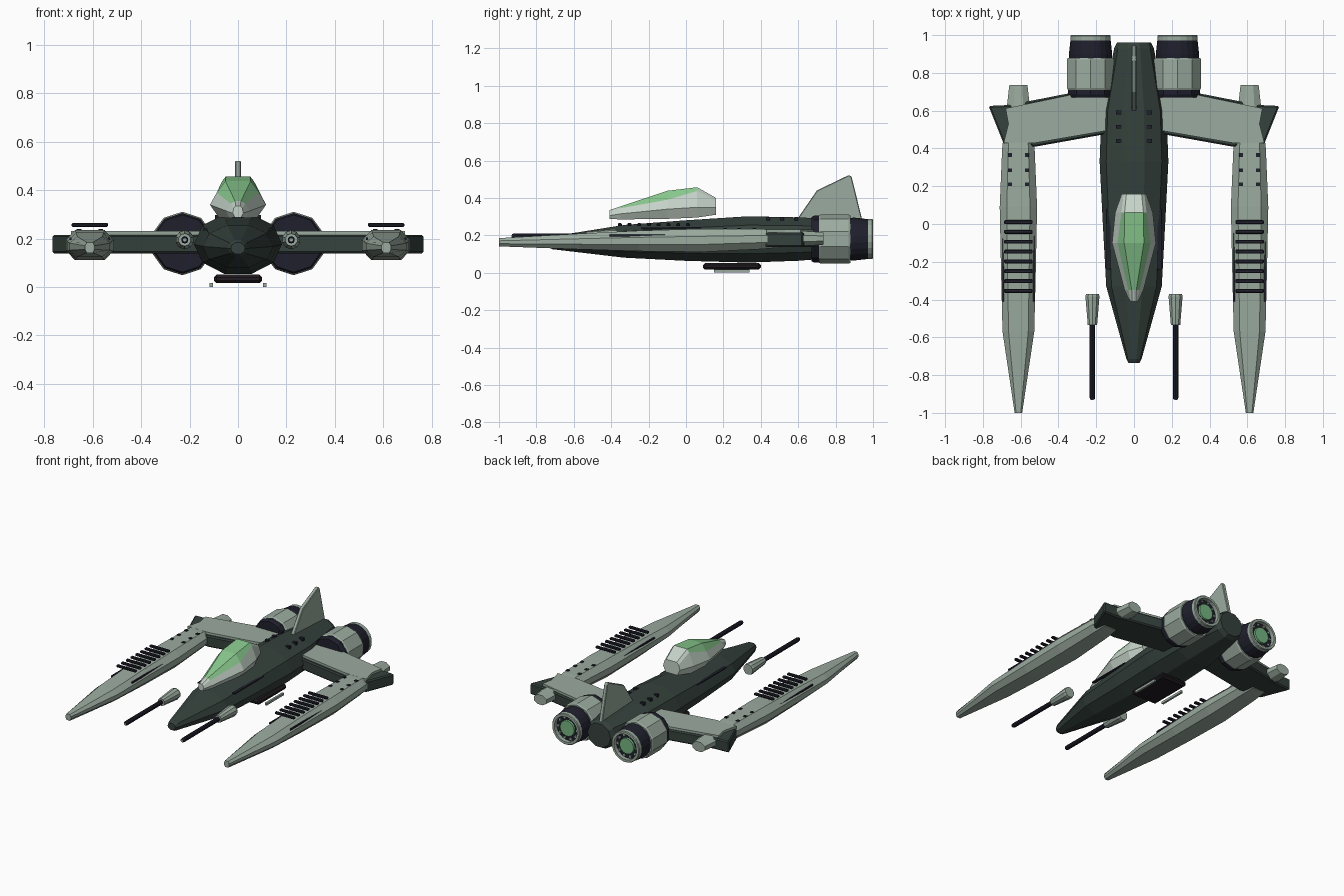
import bpy, bmesh
from math import sin, cos, pi

cube = bpy.data.objects.get("Cube")
if cube:
    bpy.data.objects.remove(cube, do_unlink=True)


def material(name, r, g, b):
    m = bpy.data.materials.new(name)
    m.use_nodes = True
    m.diffuse_color = (r, g, b, 1)
    bsdf = next(n for n in m.node_tree.nodes if n.type == 'BSDF_PRINCIPLED')
    bsdf.inputs["Base Color"].default_value = (r, g, b, 1)
    return m


DARK = material("dark green hull", .035, .053, .045)
LIGHT = material("pale grey green", .33, .41, .35)
FRAME = material("canopy white", .56, .65, .58)
GLASS = material("green glass", .25, .58, .27)
NAVY = material("dark navy", .014, .014, .026)
GLOW = material("engine green", .18, .46, .22)
BLACK = material("belly black", .014, .011, .014)


def finish(name, bm, mats, bevel=0):
    bmesh.ops.recalc_face_normals(bm, faces=bm.faces)
    me = bpy.data.meshes.new(name)
    bm.to_mesh(me)
    bm.free()
    for m in mats:
        me.materials.append(m)
    ob = bpy.data.objects.new(name, me)
    bpy.context.collection.objects.link(ob)
    if bevel:
        mod = ob.modifiers.new("edge", 'BEVEL')
        mod.width, mod.segments = bevel, 1
    return ob


def loft(name, rings, mats, rule=None, closed=False):
    """Skin a list of point rings; rule(segment, side) picks the material."""
    bm = bmesh.new()
    vs = [[bm.verts.new(p) for p in ring] for ring in rings]
    n = len(vs[0])
    pairs = list(zip(vs, vs[1:])) + ([(vs[-1], vs[0])] if closed else [])
    for k, (a, b) in enumerate(pairs):
        for i in range(n):
            j = (i + 1) % n
            f = bm.faces.new((a[i], a[j], b[j], b[i]))
            f.material_index = rule(k, i) if rule else 0
    if not closed:
        bm.faces.new(vs[0])
        bm.faces.new(vs[-1])
    return finish(name, bm, mats)


def ring(x, y, z, rx, rz, n, turn=0):
    return [(x + rx * cos(2 * pi * (i + turn) / n), y,
             z + rz * sin(2 * pi * (i + turn) / n)) for i in range(n)]


def tube(name, x, z, profile, mat, n=10, turn=.5, closed=False):
    """Turned part along y from (y, radius) pairs."""
    return loft(name, [ring(x, y, z, r, r, n, turn) for y, r in profile], [mat], closed=closed)


def box(name, centre, size, mat, bevel=0):
    bm = bmesh.new()
    bmesh.ops.create_cube(bm, size=1)
    for v in bm.verts:
        v.co = [c + a * s for c, a, s in zip(centre, v.co, size)]
    return finish(name, bm, [mat], bevel)


def slab(name, outline, mat, offset, bevel=0):
    """Extrude a flat outline by an offset vector."""
    bm = bmesh.new()
    a = [bm.verts.new(p) for p in outline]
    b = [bm.verts.new([c + d for c, d in zip(p, offset)]) for p in outline]
    bm.faces.new(a)
    bm.faces.new(b)
    for i in range(len(a)):
        j = (i + 1) % len(a)
        bm.faces.new((a[i], a[j], b[j], b[i]))
    return finish(name, bm, [mat], bevel)


# Fuselage: y, centre z, half width, half height
hull = [(-.735, .16, .03, .025), (-.715, .16, .04, .036), (-.33, .168, .147, .092),
        (0, .172, .165, .114), (.33, .178, .182, .13), (.6, .18, .172, .122),
        (.93, .185, .105, .1), (.96, .185, .09, .085)]
loft("fuselage", [ring(0, y, z, rx, rz, 10) for y, z, rx, rz in hull], [DARK])

# Canopy: y, then heights and half widths from sill to roof
cabin = [(-.41, (.288, .305, .325, .335), (.012, .022, .018, .01)),
         (-.35, (.285, .315, .345, .355), (.035, .05, .03, .012)),
         (-.1, (.288, .34, .39, .438), (.08, .116, .088, .052)),
         (.06, (.295, .35, .437, .457), (.08, .1, .066, .05)),
         (.16, (.31, .35, .385, .4), (.045, .065, .055, .04))]
sections = []
for y, zs, ws in cabin:
    half = [(w, y, z) for w, z in zip(ws, zs)]
    sections.append(half + [(-x, y, z) for x, y, z in reversed(half)])
loft("canopy", sections, [FRAME, GLASS],
     lambda seg, side: int(seg in (1, 2) and side in (2, 3, 4)))

# Tail fin
fin = [(.59, .28), (.7, .44), (.87, .522), (.885, .515), (.95, .25)]
slab("tail_fin", [(-.013, y, z) for y, z in fin], LIGHT, (.026, 0, 0), .004)

# Belly pod
box("belly_pod", (0, .245, .034), (.2, .31, .036), BLACK, .012)

for s, side in ((1, "left"), (-1, "right")):
    # Wing: dark body with a pale top skin
    body = [(.1, .73), (.2, .72), (.66, .63), (.77, .625), (.69, .425), (.52, .41), (.1, .485)]
    slab(side + "_wing", [(s * x, y, .138) for x, y in body], DARK, (0, 0, .078), .008)
    skin = [(.1, .722), (.2, .712), (.68, .612), (.665, .53), (.69, .43), (.53, .428), (.1, .502)]
    slab(side + "_wing_skin", [(s * x, y, .21) for x, y in skin], LIGHT, (0, 0, .022))

    # Boom: y, centre z, half width, half height
    boom = [(-1, .163, .02, .022), (-.57, .167, .084, .042), (-.25, .17, .092, .055),
            (.09, .173, .099, .062), (.4, .18, .086, .054), (.5, .18, .075, .046)]
    shape = ((1, .35), (.62, 1), (-.62, 1), (-1, .35), (-1, -.35), (-.62, -1), (.62, -1), (1, -.35))
    cx = s * .612
    loft(side + "_boom", [[(cx + a * w, y, z + b * h) for a, b in shape]
                          for y, z, w, h in boom], [LIGHT])
    loft(side + "_boom_tail", [ring(cx, y, .183, w, h, 8, .5) for y, w, h in
                               ((.45, .07, .045), (.63, .065, .043), (.735, .052, .036))], [LIGHT])

    # Boom vents, rivets and side slits
    for i in range(8):
        box(f"{side}_vent_{i}", (cx, .01 - .052 * i, .257), (.15, .021, .016), NAVY, .004)
    for dx in (-.045, .045):
        for y in (.21, .285, .365):
            box(f"{side}_boom_rivet", (cx + dx, y, .233), (.02, .02, .012), NAVY)
    for dx in (-.08, .08):
        box(side + "_boom_slit", (cx + dx, -.2, .2), (.008, .42, .01), NAVY)

    # Fuselage rivets and slit
    for y in (.44, .515, .59):
        box(side + "_hull_rivet", (s * .08, y, .288), (.028, .02, .02), NAVY)
    box(side + "_hull_slit", (s * .135, -.08, .238), (.02, .32, .008), NAVY)

    # Engine
    ex, ez = s * .23, .18
    tube(side + "_intake", ex, ez, [(.67, .118), (.685, .125), (.72, .125)], NAVY)
    tube(side + "_cowl", ex, ez, [(.71, .126), (.72, .131), (.87, .131), (.88, .126)], LIGHT)
    tube(side + "_exhaust", ex, ez, [(.87, .114), (.9, .116), (.972, .108)], NAVY, 20)
    tube(side + "_exhaust_rim", ex, ez,
         [(.97, .108), (.995, .108), (1, .104), (1, .088), (.97, .088)], LIGHT, 20, closed=True)
    tube(side + "_exhaust_glow", ex, ez, [(.97, .056), (.985, .054)], GLOW, 16)
    for i in range(10):
        a = 2 * pi * i / 10
        box(side + "_exhaust_bolt", (ex + .074 * cos(a), .974, ez + .074 * sin(a)),
            (.014, .01, .014), LIGHT)

    # Gun
    gx, gz = s * .22, .195
    tube(side + "_gun_breech", gx, gz, [(-.535, .026), (-.385, .039), (-.37, .036)], LIGHT, 10)
    tube(side + "_gun_barrel", gx, gz, [(-.93, .012), (-.92, .015), (-.53, .015)], NAVY, 10)
    tube(side + "_gun_muzzle", gx, gz, [(-.932, .007), (-.929, .007)], LIGHT, 8)

    # Landing rail
    box(side + "_belly_rail", (s * .11, .245, .008), (.014, .19, .016), LIGHT)
